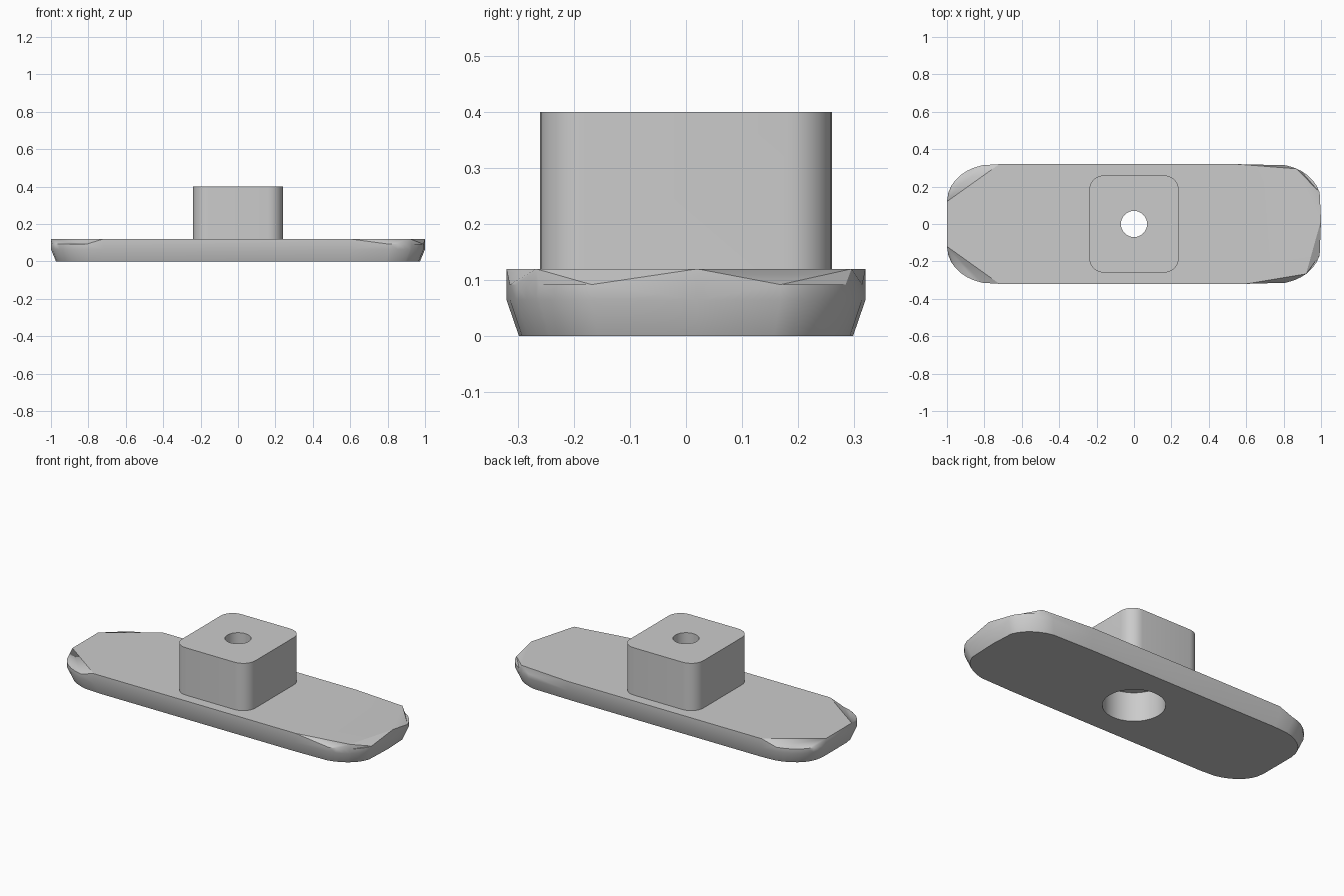
import bpy, bmesh
from math import sin, cos, pi, atan2, radians

if "Cube" in bpy.data.objects:
    bpy.data.objects.remove(bpy.data.objects["Cube"])

grey = bpy.data.materials.new("plain grey")
grey.use_nodes = True
grey.diffuse_color = (0.6, 0.6, 0.6, 1)
grey.node_tree.nodes["Principled BSDF"].inputs["Base Color"].default_value = (0.6, 0.6, 0.6, 1)


def make_object(name, bm):
    bmesh.ops.recalc_face_normals(bm, faces=bm.faces)
    mesh = bpy.data.meshes.new(name)
    bm.to_mesh(mesh)
    bm.free()
    mesh.materials.append(grey)
    obj = bpy.data.objects.new(name, mesh)
    bpy.context.collection.objects.link(obj)
    return obj


def rounded_corners(hx, hy, rx, ry, steps, trim=0.0):
    """Corner points of a rounded rectangle, counter-clockwise."""
    pts = []
    for q, (sx, sy) in enumerate([(1, 1), (-1, 1), (-1, -1), (1, -1)]):
        for i in range(steps + 1):
            a = q * pi / 2 + trim + (pi / 2 - 2 * trim) * i / steps
            pts.append((sx * (hx - rx) + rx * cos(a), sy * (hy - ry) + ry * sin(a)))
    return pts


def bridge(bm, a, b):
    for i in range(len(a)):
        j = (i + 1) % len(a)
        bm.faces.new((a[i], a[j], b[j], b[i]))


def prism(name, pts, z0, z1):
    bm = bmesh.new()
    low = [bm.verts.new((x, y, z0)) for x, y in pts]
    high = [bm.verts.new((x, y, z1)) for x, y in pts]
    bridge(bm, low, high)
    bm.faces.new(low)
    bm.faces.new(high)
    return make_object(name, bm)


def combine(target, tool, operation):
    """Apply a boolean and discard the helper."""
    mod = target.modifiers.new(operation, 'BOOLEAN')
    mod.operation, mod.solver, mod.object = operation, 'EXACT', tool
    bpy.context.view_layer.objects.active = target
    bpy.ops.object.modifier_apply(modifier=mod.name)
    bpy.data.objects.remove(tool)


# Base plate: tapered underside, upright rim, dipping facets at the corners
peaks = [(0.6, -0.32), (0.92, -0.267), (1, 0.02), (0.87, 0.295), (0.55, 0.32),
         (-0.72, 0.32), (-1, 0.12), (-1, -0.12), (-0.72, -0.32)]
outline = [(x, y, 0.092) for x, y in rounded_corners(1, 0.32, 0.25, 0.2, 6, radians(14))]
outline += [(x, y, 0.12) for x, y in peaks]
outline.sort(key=lambda p: atan2(p[1], p[0]))

bm = bmesh.new()
bottom = [bm.verts.new((x * 0.973, y * 0.93, 0)) for x, y, z in outline]
middle = [bm.verts.new((x, y, 0.065)) for x, y, z in outline]
rim = [bm.verts.new(p) for p in outline]
bridge(bm, bottom, middle)
bridge(bm, middle, rim)
bm.faces.new(bottom)
tops = [i for i, p in enumerate(outline) if p[2] > 0.1]
bm.faces.new([rim[i] for i in tops])
for a, b in zip(tops, tops[1:] + [tops[0] + len(rim)]):
    if b - a > 1:
        bm.faces.new([rim[i % len(rim)] for i in range(a, b + 1)])
bmesh.ops.triangulate(bm, faces=[f for f in bm.faces if len(f.verts) > 3])
plate = make_object("mounting_foot", bm)

# Rounded block on the plate
combine(plate, prism("block", rounded_corners(0.24, 0.26, 0.08, 0.08, 8), 0.06, 0.4), 'UNION')


# Through hole and wide recess from below
def disc(r):
    return [(r * cos(i * pi / 24), r * sin(i * pi / 24)) for i in range(48)]


combine(plate, prism("bore", disc(0.07), -0.1, 0.5), 'DIFFERENCE')
combine(plate, prism("recess", disc(0.165), -0.1, 0.17), 'DIFFERENCE')

bpy.ops.object.select_all(action='DESELECT')
plate.select_set(True)
bpy.context.view_layer.objects.active = plate
bpy.ops.object.shade_smooth_by_angle(angle=radians(28))
